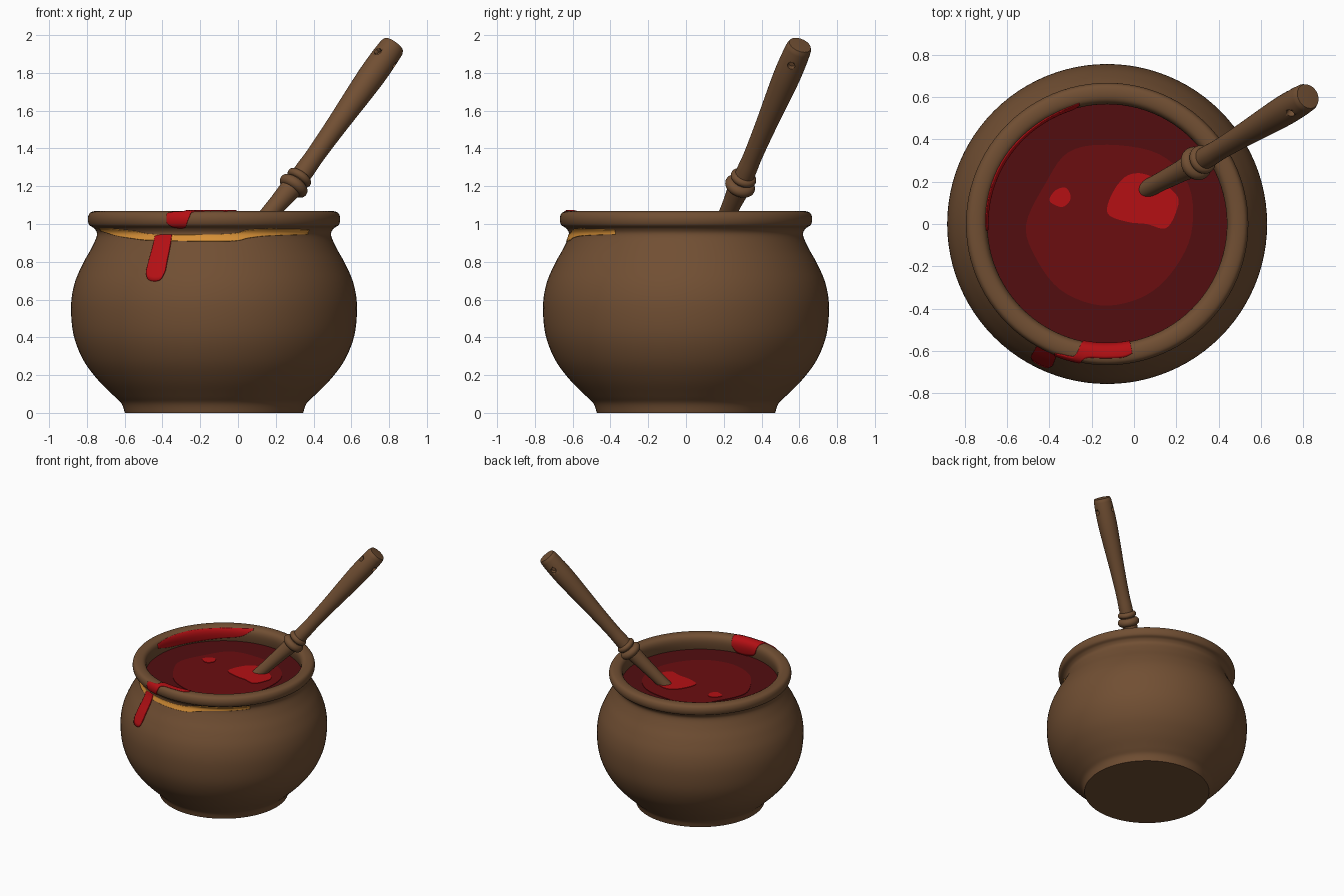
import bpy, bmesh, math
from mathutils import Matrix, Vector

if "Cube" in bpy.data.objects:
    bpy.data.objects.remove(bpy.data.objects["Cube"])

CENTRE = Vector((-0.127, 0, 0))
LIQUID_Z = 0.95


def material(name, r, g, b):
    m = bpy.data.materials.new(name)
    m.use_nodes = True
    m.diffuse_color = (r, g, b, 1)
    m.node_tree.nodes["Principled BSDF"].inputs["Base Color"].default_value = (r, g, b, 1)
    return m


brown = material("brown clay", 0.165, 0.078, 0.033)
ochre = material("ochre glaze", 0.68, 0.28, 0.038)
dark_red = material("dark red", 0.085, 0.004, 0.005)
mid_red = material("mid red", 0.145, 0.004, 0.005)
bright_red = material("bright red", 0.46, 0.005, 0.007)


def finish(bm, name, mat, angle=40):
    mesh = bpy.data.meshes.new(name)
    bm.to_mesh(mesh)
    bm.free()
    mesh.materials.append(mat)
    obj = bpy.data.objects.new(name, mesh)
    bpy.context.collection.objects.link(obj)
    bpy.ops.object.select_all(action='DESELECT')
    obj.select_set(True)
    bpy.context.view_layer.objects.active = obj
    bpy.ops.object.shade_smooth_by_angle(angle=math.radians(angle))
    return obj


def spline(pts, t, closed=False):
    """Catmull-Rom point at index t along pts."""
    n = len(pts)
    i = int(t) if closed else min(int(t), n - 2)
    u = t - i
    pick = lambda k: Vector(pts[k % n] if closed else pts[max(0, min(n - 1, k))])
    a, b, c, d = (pick(i + k) for k in (-1, 0, 1, 2))
    return 0.5 * (2 * b + (c - a) * u + (2 * a - 5 * b + 4 * c - d) * u * u
                  + (3 * b - a - 3 * c + d) * u ** 3)


def sample(pts, steps, closed=False):
    count = (len(pts) if closed else len(pts) - 1) * steps
    return [spline(pts, k / steps, closed) for k in range(count + (not closed))]


def lathe(name, profile, mat, matrix, segments=96):
    bm = bmesh.new()
    verts = [bm.verts.new((r, 0, z)) for r, z in profile]
    edges = [bm.edges.new(pair) for pair in zip(verts, verts[1:])]
    bmesh.ops.spin(bm, geom=verts + edges, cent=(0, 0, 0), axis=(0, 0, 1),
                   angle=math.tau, steps=segments, use_duplicate=False)
    bmesh.ops.remove_doubles(bm, verts=bm.verts, dist=0.0005)
    bmesh.ops.recalc_face_normals(bm, faces=bm.faces)
    bm.transform(matrix)
    return finish(bm, name, mat)


def frame(base, tip):
    return Matrix.Translation(base) @ (tip - base).to_track_quat('Z', 'Y').to_matrix().to_4x4()


# Pot: foot, belly, neck, rolled rim and inner wall
POT = [(.472, 0), (.49, .05), (.53, .09), (.615, .175), (.692, .28), (.743, .41),
       (.757, .56), (.74, .68), (.697, .785), (.65, .87), (.62, .94), (.632, .975),
       (.66, .995), (.668, 1.03), (.655, 1.06), (.62, 1.069), (.585, 1.06),
       (.568, 1.03), (.57, .98), (.59, .9)]
lathe("pot", [(0, 0)] + [tuple(p) for p in sample(POT, 5)], brown, Matrix.Translation(CENTRE))


# Painted strips that follow the pot: stations of (angle, profile start, profile end)
def strip(name, stations, mat, lift, rows=14):
    bm = bmesh.new()
    grid = []
    for angle, t0, t1 in sample(stations, 6):
        a = math.radians(angle)
        column = []
        for j in range(rows + 1):
            t = t0 + (t1 - t0) * j / rows
            p = spline(POT, t)
            d = (spline(POT, t + .05) - spline(POT, t - .05)).normalized()
            r, z = p.x + d.y * lift, p.y - d.x * lift
            column.append(bm.verts.new(CENTRE + Vector((r * math.cos(a), r * math.sin(a), z))))
        grid.append(column)
    for c0, c1 in zip(grid, grid[1:]):
        for j in range(rows):
            bm.faces.new((c0[j], c1[j], c1[j + 1], c0[j + 1]))
    obj = finish(bm, name, mat)
    mod = obj.modifiers.new("thickness", 'SOLIDIFY')
    mod.thickness, mod.offset = 0.008, -1


strip("glaze_streak", [(-163, 10.6, 11.1), (-148, 10, 11), (-133, 9.7, 10.6), (-120, 9.55, 10.1),
                       (-83, 9.5, 10.15), (-73, 9.75, 10.8), (-62, 9.95, 11), (-37, 10.1, 10.85)],
      ochre, 0.004)
strip("long_drip", [(-120, 7.6, 9.9), (-118.5, 7.25, 10), (-115.5, 7.15, 10.1),
                    (-112.5, 7.25, 10.1), (-111, 7.7, 10.1)], bright_red, 0.007)
strip("rim_spill", [(-112, 12.4, 13.8), (-109, 11.5, 14.1), (-106, 11.2, 14.2), (-103.5, 11.6, 14.6),
                    (-101.5, 13, 17), (-99, 14.4, 18), (-90, 14.6, 18.4), (-83, 14.6, 18.3),
                    (-79, 14.9, 17.5)], bright_red, 0.005)
strip("inner_spill", [(103, 15.9, 16.3), (112, 16.2, 17.7), (130, 16.3, 18.1), (150, 16.2, 18.2),
                      (170, 16.3, 18), (183, 16.5, 17.3)], bright_red, 0.005)

# Liquid surface and its floating pools
lathe("liquid", [(0, 0), (.58, 0)], dark_red,
      Matrix.Translation(CENTRE + Vector((0, 0, LIQUID_Z))))


def pool(name, outline, mat, height):
    bm = bmesh.new()
    face = bm.faces.new([bm.verts.new((p.x, p.y, LIQUID_Z)) for p in sample(outline, 5, True)])
    if face.calc_area() and face.normal.z < 0:
        face.normal_flip()
    top = bmesh.ops.extrude_face_region(bm, geom=[face])
    bmesh.ops.translate(bm, vec=(0, 0, height),
                        verts=[v for v in top["geom"] if isinstance(v, bmesh.types.BMVert)])
    bmesh.ops.recalc_face_normals(bm, faces=bm.faces)
    finish(bm, name, mat)


pool("wide_pool", [(-.42, .19), (-.31, .34), (-.12, .375), (.12, .33), (.26, .18), (.27, -.05),
                   (.17, -.24), (.03, -.35), (-.16, -.385), (-.35, -.31), (-.47, -.15), (-.51, 0)],
     mid_red, 0.004)
pool("bright_pool", [(-.125, .05), (-.1, .15), (-.03, .23), (.07, .23), (.2, .14), (.2, .06),
                     (.15, -.02), (.06, 0), (-.03, .01)], bright_red, 0.008)
pool("small_pool", [(-.4, .11), (-.37, .16), (-.32, .17), (-.3, .12), (-.34, .08)], bright_red, 0.008)

# Spoon: turned handle, collar rings and the lower shaft dipping into the liquid
collar = Vector((.3, .29, 1.21))
tip = Vector((.825, .605, 1.95))
axis = frame(collar, tip)
HANDLE = [(.052, -.04), (.052, .1), (.05, .2), (.056, .4), (.066, .6), (.072, .75),
          (.071, .87), (.067, .94)]
handle = lathe("spoon_handle", [(0, -.04)] + [tuple(p) for p in sample(HANDLE, 4)]
               + [(.06, .957), (0, .96)], brown, axis, 32)


def ring(name, h, radius, half):
    arc = [(radius - half + half * math.cos(a), h + half * math.sin(a))
           for a in (math.pi * (k / 10 - .5) for k in range(11))]
    lathe(name, [(0, h - half)] + arc + [(0, h + half)], brown, axis, 32)


ring("large_collar", -.01, .082, .03)
ring("small_collar", .045, .07, .022)
foot = Vector((.03, .15, .9))
lathe("spoon_shaft", [(0, 0), (.042, 0), (.044, .15), (.05, .3), (.058, .4), (0, .4)], brown,
      frame(foot, collar), 32)

# Three small holes drilled near the end of the handle
bm = bmesh.new()
up = (tip - collar).normalized()
first = Vector((-.3, -.55, .6))
first = (first - up * first.dot(up)).normalized()
for k in range(3):
    side = Matrix.Rotation(math.tau * k / 3, 3, up) @ first
    spot = collar + up * .86 + side * .07
    bmesh.ops.create_cone(bm, cap_ends=True, segments=16, radius1=.02, radius2=.02, depth=.06,
                          matrix=frame(spot, spot + side))
cutter = finish(bm, "hole_cutter", brown)
cutter.hide_render = True
mod = handle.modifiers.new("holes", 'BOOLEAN')
mod.operation, mod.object, mod.solver = 'DIFFERENCE', cutter, 'EXACT'
bpy.context.view_layer.objects.active = handle
bpy.ops.object.modifier_apply(modifier="holes")
bpy.data.objects.remove(cutter)
